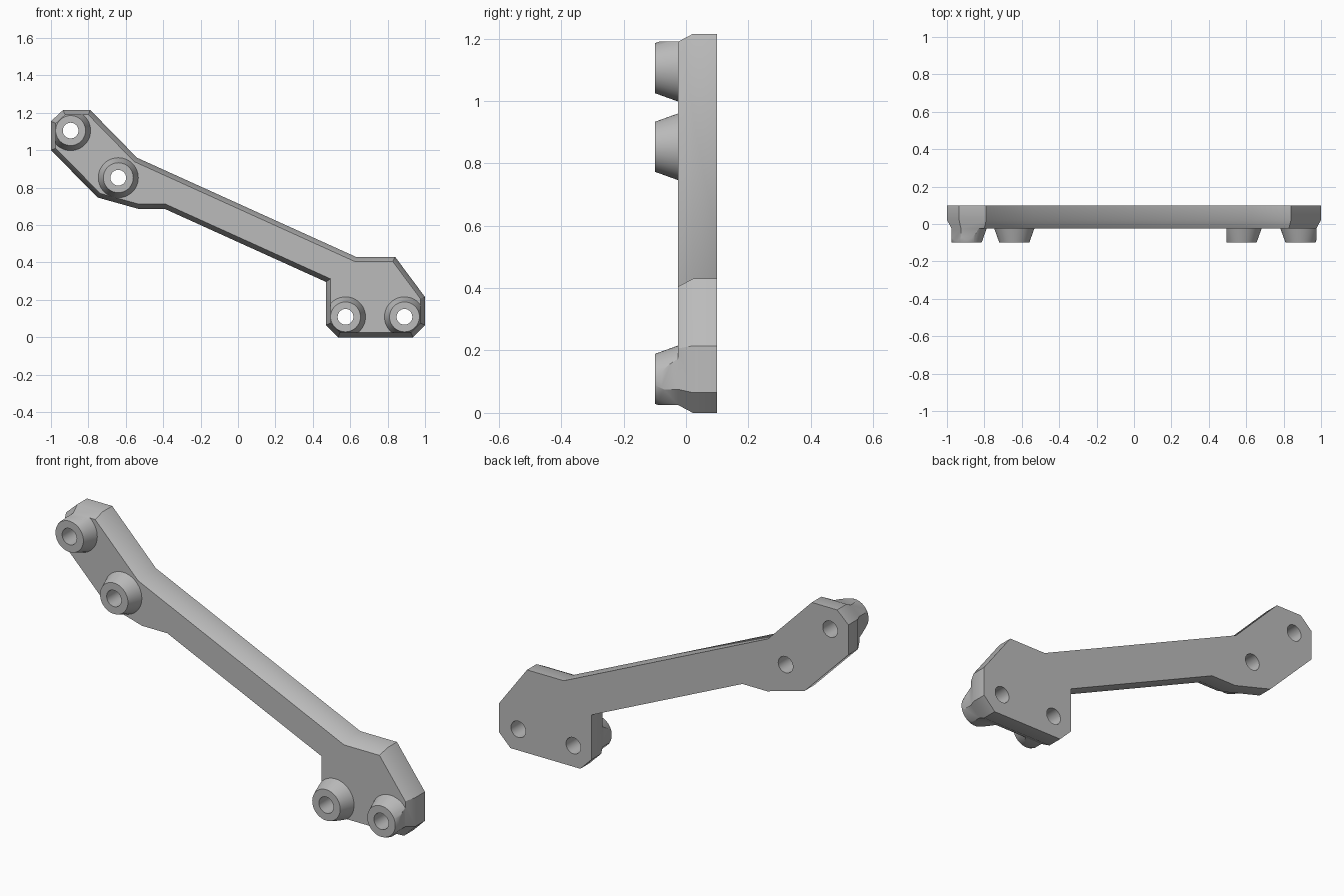
import bpy, bmesh, math
from mathutils import Vector, Matrix

if "Cube" in bpy.data.objects:
    bpy.data.objects.remove(bpy.data.objects["Cube"])

# Plate depths along y
BACK, RIM, FACE, TIP = 0.10, 0.022, -0.025, -0.10
INSET = 0.025
HOLE_RADIUS, TIP_RADIUS, BASE_RADIUS = 0.042, 0.08, 0.107

# Bracket outline seen from the front (x, z), clockwise
outline = [Vector(p) for p in [
    (-1, 1.0), (-1, 1.155), (-0.935, 1.215), (-0.79, 1.215), (-0.54, 0.96),
    (0.63, 0.43), (0.84, 0.43), (1, 0.215), (1, 0.065), (0.935, 0),
    (0.535, 0), (0.47, 0.065), (0.47, 0.296), (-0.393, 0.687),
    (-0.535, 0.687), (-0.75, 0.747)]]
boss_centres = [(-0.895, 1.105), (-0.64, 0.853), (0.575, 0.109), (0.89, 0.109)]


def inset_outline(points, amount):
    """Shift every edge inwards by the same amount, with mitred corners."""
    result = []
    for i, p in enumerate(points):
        a = (p - points[i - 1]).normalized()
        b = (points[(i + 1) % len(points)] - p).normalized()
        n, m = Vector((a.y, -a.x)), Vector((b.y, -b.x))
        result.append(p + amount * (n + m) / (1 + n.dot(m)))
    return result


def make_object(name, bm):
    bmesh.ops.recalc_face_normals(bm, faces=bm.faces[:])
    mesh = bpy.data.meshes.new(name)
    bm.to_mesh(mesh)
    bm.free()
    obj = bpy.data.objects.new(name, mesh)
    bpy.context.collection.objects.link(obj)
    return obj


def loft(name, sections):
    """Solid through (outline, y) sections with capped ends."""
    bm = bmesh.new()
    rings = [[bm.verts.new((p.x, y, p.y)) for p in pts] for pts, y in sections]
    for r, s in zip(rings, rings[1:]):
        for i in range(len(r)):
            j = (i + 1) % len(r)
            bm.faces.new((r[i], r[j], s[j], s[i]))
    bm.faces.new(rings[0])
    bm.faces.new(rings[-1])
    return make_object(name, bm)


def cone(name, centre, y_front, y_back, r_front, r_back):
    bm = bmesh.new()
    place = Matrix.Translation((centre[0], (y_front + y_back) / 2, centre[1]))
    bmesh.ops.create_cone(bm, cap_ends=True, segments=48, radius1=r_front,
                          radius2=r_back, depth=y_back - y_front,
                          matrix=place @ Matrix.Rotation(-math.pi / 2, 4, 'X'))
    return make_object(name, bm)


def boolean(target, tool, operation):
    """Apply one boolean and discard the tool's modifier."""
    mod = target.modifiers.new("boolean", 'BOOLEAN')
    mod.operation, mod.object, mod.solver = operation, tool, 'EXACT'
    graph = bpy.context.evaluated_depsgraph_get()
    mesh = bpy.data.meshes.new_from_object(target.evaluated_get(graph))
    target.modifiers.clear()
    target.data = mesh


# Plate with a chamfered front rim
face_outline = inset_outline(outline, INSET)
bracket = loft("bracket", [(outline, BACK), (outline, RIM), (face_outline, FACE)])
trim = loft("boss_trim", [(face_outline, 0.0), (face_outline, TIP * 2)])

# Tapered bosses, trimmed flush with the edge of the front face
sink = 0.01
slope = (BASE_RADIUS - TIP_RADIUS) / (FACE - TIP)
helpers = [trim]
for c in boss_centres:
    boss = cone("boss", c, TIP, FACE + sink, TIP_RADIUS, BASE_RADIUS + slope * sink)
    boolean(boss, trim, 'INTERSECT')
    boolean(bracket, boss, 'UNION')
    helpers.append(boss)

# Bolt holes through bosses and plate
for c in boss_centres:
    hole = cone("bolt_hole", c, TIP * 2, BACK * 2, HOLE_RADIUS, HOLE_RADIUS)
    boolean(bracket, hole, 'DIFFERENCE')
    helpers.append(hole)

for h in helpers:
    bpy.data.objects.remove(h)

# Grey material
grey = bpy.data.materials.new("plain grey")
grey.use_nodes = True
colour = (0.5, 0.5, 0.5, 1)
grey.diffuse_color = colour
grey.node_tree.nodes["Principled BSDF"].inputs["Base Color"].default_value = colour
bracket.data.materials.clear()
bracket.data.materials.append(grey)

bpy.ops.object.select_all(action='DESELECT')
bracket.select_set(True)
bpy.context.view_layer.objects.active = bracket
bpy.ops.object.shade_smooth_by_angle(angle=math.radians(30))
